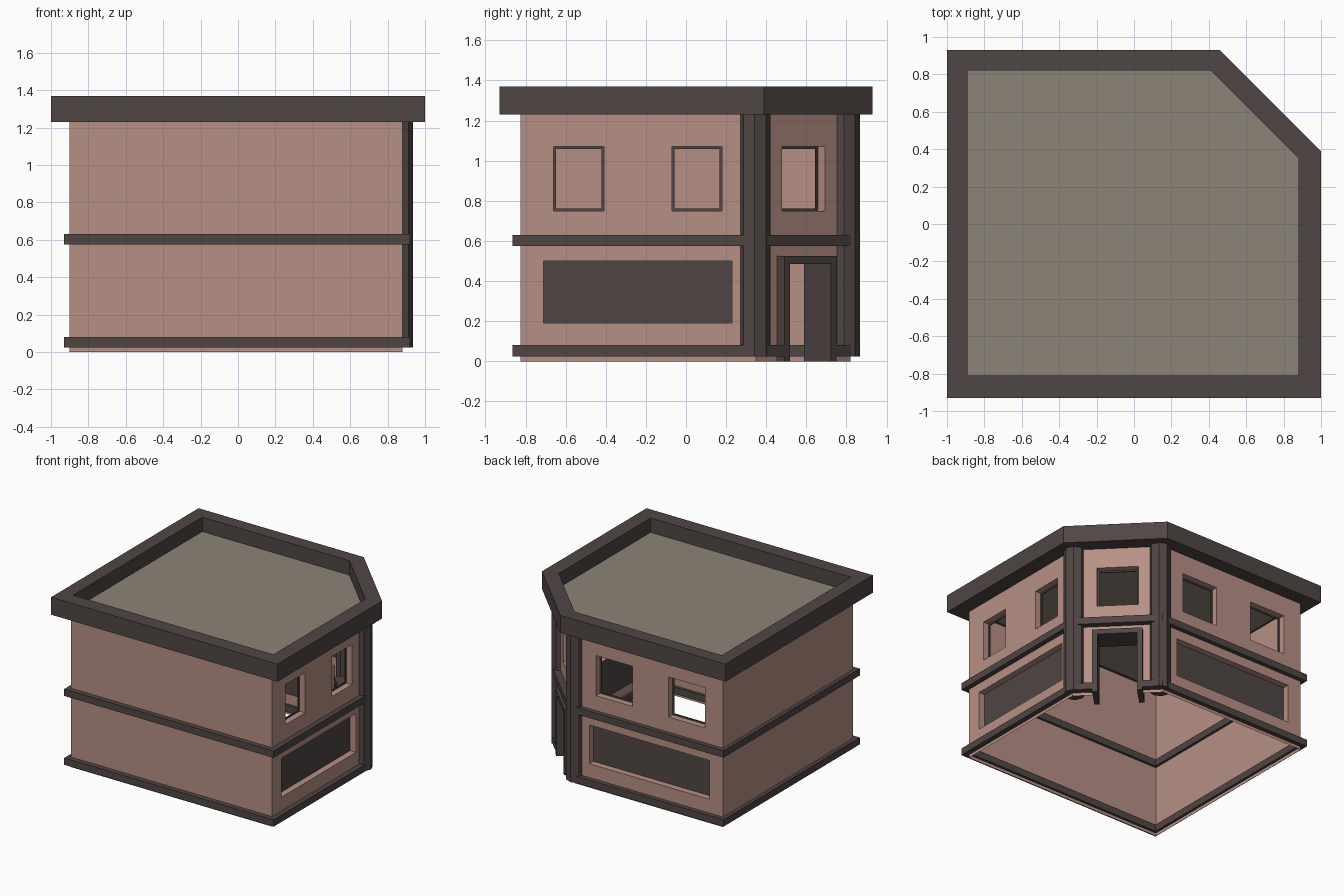
import bpy, bmesh, math
from mathutils import Vector

if "Cube" in bpy.data.objects:
    bpy.data.objects.remove(bpy.data.objects["Cube"])


def material(name, r, g, b):
    m = bpy.data.materials.new(name)
    m.diffuse_color = (r, g, b, 1)
    m.use_nodes = True
    m.node_tree.nodes["Principled BSDF"].inputs["Base Color"].default_value = m.diffuse_color
    return m


PINK = material("pink_plaster", 0.47, 0.28, 0.235)
DARK = material("dark_trim", 0.08, 0.061, 0.058)
ROOF = material("roof_grey", 0.265, 0.228, 0.185)


def finish(bm, name, mat, recalc=True):
    bmesh.ops.remove_doubles(bm, verts=bm.verts, dist=0.0005)
    if recalc:
        bmesh.ops.recalc_face_normals(bm, faces=bm.faces)
    me = bpy.data.meshes.new(name)
    bm.to_mesh(me)
    bm.free()
    me.materials.append(mat)
    ob = bpy.data.objects.new(name, me)
    bpy.context.collection.objects.link(ob)
    return ob


def quad(bm, pts):
    return bm.faces.new([bm.verts.new(p) for p in pts])


def strip(name, outer, inner, z0, z1, mat, closed=True):
    """Rectangular-section band following two matching outlines."""
    bm = bmesh.new()
    rows = [[bm.verts.new((*p, z)) for p, z in ((o, z0), (o, z1), (i, z1), (i, z0))]
            for o, i in zip(outer, inner)]
    n = len(rows)
    for k in range(n if closed else n - 1):
        a, b = rows[k], rows[(k + 1) % n]
        for j in range(4):
            bm.faces.new((a[j], b[j], b[(j + 1) % 4], a[(j + 1) % 4]))
    if not closed:
        bm.faces.new(rows[0])
        bm.faces.new(rows[-1])
    return finish(bm, name, mat)


def prism(name, low, high, mat):
    """Solid between two matching outlines."""
    bm = bmesh.new()
    a = [bm.verts.new(p) for p in low]
    b = [bm.verts.new(p) for p in high]
    bm.faces.new(a)
    bm.faces.new(b)
    for k in range(len(a)):
        j = (k + 1) % len(a)
        bm.faces.new((a[k], a[j], b[j], b[k]))
    return finish(bm, name, mat)


def frame_of(p0, p1):
    """Point function for a wall: s along, z up, d outward."""
    o = Vector(p0)
    t = (Vector(p1) - o).normalized()
    n = Vector((t.y, -t.x))
    return lambda s, z, d=0.0: (*(o + t * s + n * d), z)


DEPTH, TOP = 0.055, 1.25


def wall(name, p0, p1, windows=(), shop=None, door=None):
    P = frame_of(p0, p1)
    length = (Vector(p1) - Vector(p0)).length
    reveals = list(windows) + ([shop] if shop else [])
    holes = reveals + ([door] if door else [])
    ss = sorted({0, length, *(h[0] for h in holes), *(h[1] for h in holes)})
    zs = sorted({0, TOP, *(h[2] for h in holes), *(h[3] for h in holes)})
    bm = bmesh.new()
    # wall sheet with openings left out
    for s0, s1 in zip(ss, ss[1:]):
        for z0, z1 in zip(zs, zs[1:]):
            s, z = (s0 + s1) / 2, (z0 + z1) / 2
            if not any(h[0] < s < h[1] and h[2] < z < h[3] for h in holes):
                quad(bm, (P(s0, z0), P(s1, z0), P(s1, z1), P(s0, z1)))
    # reveals
    for s0, s1, z0, z1 in reveals:
        c = [(s0, z0), (s1, z0), (s1, z1), (s0, z1)]
        for k in range(4):
            a, b = c[k], c[(k + 1) % 4]
            quad(bm, (P(*a), P(*b), P(*b, -DEPTH), P(*a, -DEPTH)))
    finish(bm, name, PINK, recalc=False)
    # thin frames at the back of the window reveals
    for i, (s0, s1, z0, z1) in enumerate(windows):
        bm = bmesh.new()
        w = 0.012
        o = [(s0, z0), (s1, z0), (s1, z1), (s0, z1)]
        n = [(s0 + w, z0 + w), (s1 - w, z0 + w), (s1 - w, z1 - w), (s0 + w, z1 - w)]
        for k in range(4):
            j = (k + 1) % 4
            for d in (-DEPTH + 0.006, -DEPTH - 0.002):
                quad(bm, [P(*p, d) for p in (o[k], o[j], n[j], n[k])])
            quad(bm, (P(*n[k], -DEPTH + 0.006), P(*n[j], -DEPTH + 0.006),
                      P(*n[j], -DEPTH - 0.002), P(*n[k], -DEPTH - 0.002)))
        finish(bm, f"{name}_window_frame_{i + 1}", DARK)
    # shop window pane
    if shop:
        s0, s1, z0, z1 = shop
        c = [(s0, z0), (s1, z0), (s1, z1), (s0, z1)]
        prism(name + "_shop_pane", [P(*p, -DEPTH) for p in c],
              [P(*p, -DEPTH + 0.004) for p in c], DARK)


# walls, with the back right corner cut off
A, B, C, D, E = (-0.9, -0.825), (0.88, -0.825), (0.88, 0.35), (0.41, 0.82), (-0.9, 0.82)
WZ = (0.75, 1.07)
SZ = (0.19, 0.50)
MID = (Vector(D) - Vector(C)).length / 2
wall("front_wall", A, B)
wall("right_wall", B, C, [(0.165, 0.415, *WZ), (0.755, 1.005, *WZ)], (0.115, 1.055, *SZ))
wall("corner_wall", C, D, [(MID - 0.152, MID + 0.152, *WZ)],
     door=(MID - 0.16, MID + 0.16, 0, 0.50))
wall("back_wall", D, E, [(0.19, 0.51, *WZ), (0.83, 1.15, *WZ)], (0.13, 1.19, *SZ))
wall("left_wall", E, A)

# deep door surround
P = frame_of(C, D)
u = [(-0.184, 0), (-0.184, 0.525), (0.184, 0.525), (0.184, 0),
     (0.145, 0), (0.145, 0.485), (-0.145, 0.485), (-0.145, 0)]
prism("door_surround", [P(MID + s, z, -0.14) for s, z in u],
      [P(MID + s, z, 0.05) for s, z in u], DARK)

# middle band and base band (base stops at the door)
out = [(0.445, 0.855), (-0.93, 0.855), (-0.93, -0.865), (0.92, -0.865), (0.92, 0.38)]
inn = [(0.402, 0.80), (-0.88, 0.80), (-0.88, -0.805), (0.86, -0.805), (0.86, 0.342)]
strip("middle_band", out, inn, 0.575, 0.63, DARK)
strip("base_band",
      [P(MID + 0.165, 0, 0.0495)[:2], *out, P(MID - 0.165, 0, 0.0495)[:2]],
      [P(MID + 0.165, 0, -0.02)[:2], *inn, P(MID - 0.165, 0, -0.02)[:2]],
      0.025, 0.08, DARK, closed=False)

# octagonal corner columns
for name, cx, cy in (("right_column", 0.855, 0.342), ("back_column", 0.412, 0.787)):
    ring = [(cx + 0.08 * math.cos(k * math.pi / 4), cy + 0.08 * math.sin(k * math.pi / 4))
            for k in range(8)]
    prism(name, [(*p, 0.025) for p in ring], [(*p, 1.235) for p in ring], DARK)

# parapet and sunken flat roof
rim_in = [(-0.89, -0.81), (0.88, -0.81), (0.88, 0.35), (0.41, 0.82), (-0.89, 0.82)]
strip("parapet", [(-1, -0.93), (1, -0.93), (1, 0.39), (0.46, 0.93), (-1, 0.93)],
      rim_in, 1.23, 1.37, DARK)
prism("flat_roof", [(*p, 1.235) for p in rim_in], [(*p, 1.255) for p in rim_in], ROOF)
